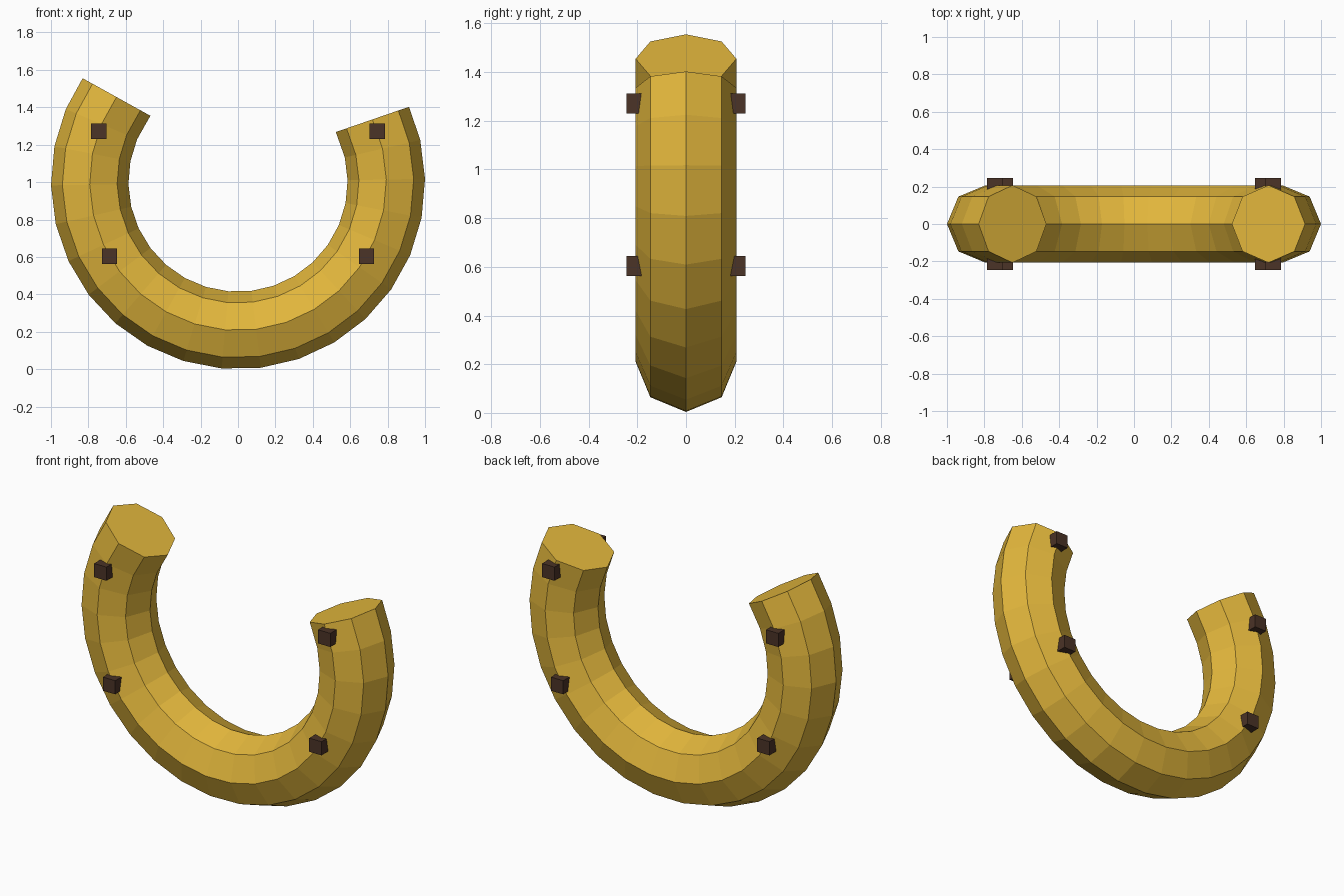
import bpy, bmesh
from math import radians, cos, sin, pi
from mathutils import Vector, Matrix

if "Cube" in bpy.data.objects:
    bpy.data.objects.remove(bpy.data.objects["Cube"])

R, r, CZ = 0.793, 0.207, 1.0      # path radius, tube radius, centre height
SIDES, SEGS = 8, 20
START, SWEEP = 145, 240


def material(name, color):
    m = bpy.data.materials.new(name)
    m.diffuse_color = (*color, 1)
    m.use_nodes = True
    m.node_tree.nodes["Principled BSDF"].inputs["Base Color"].default_value = m.diffuse_color
    return m


def add_object(name, bm, mat):
    bmesh.ops.recalc_face_normals(bm, faces=bm.faces[:])
    mesh = bpy.data.meshes.new(name)
    bm.to_mesh(mesh)
    bm.free()
    mesh.materials.append(mat)
    ob = bpy.data.objects.new(name, mesh)
    bpy.context.collection.objects.link(ob)
    return ob


gold = material("gold", (0.76, 0.47, 0.045))
brown = material("dark_brown", (0.07, 0.033, 0.02))

# Open ring: octagon swept along an arc, end caps square to the last segment
bm = bmesh.new()
step = SWEEP / SEGS
rings = []
for i in range(SEGS + 1):
    a = START + i * step
    tilt = a + (step / 2 if i == 0 else -step / 2 if i == SEGS else 0)
    centre = Vector((R * cos(radians(a)), 0, CZ + R * sin(radians(a))))
    out = Vector((cos(radians(tilt)), 0, sin(radians(tilt))))
    rings.append([bm.verts.new(centre + out * r * cos(2 * pi * k / SIDES)
                               + Vector((0, r * sin(2 * pi * k / SIDES), 0)))
                  for k in range(SIDES)])
for a, b in zip(rings, rings[1:]):
    for k in range(SIDES):
        n = (k + 1) % SIDES
        bm.faces.new((a[k], a[n], b[n], b[k]))
bm.faces.new(rings[0])
bm.faces.new(rings[-1])
add_object("open_ring", bm, gold)

# Small square studs on the front and back of the ring
for side, y in (("front", -0.204), ("back", 0.204)):
    for n, a in enumerate((20, 160, 210, 330), 1):
        bm = bmesh.new()
        pos = (R * cos(radians(a)), y, CZ + R * sin(radians(a)))
        bmesh.ops.create_cube(bm, size=0.082, matrix=Matrix.Translation(pos))
        add_object(f"{side}_stud_{n}", bm, brown)
